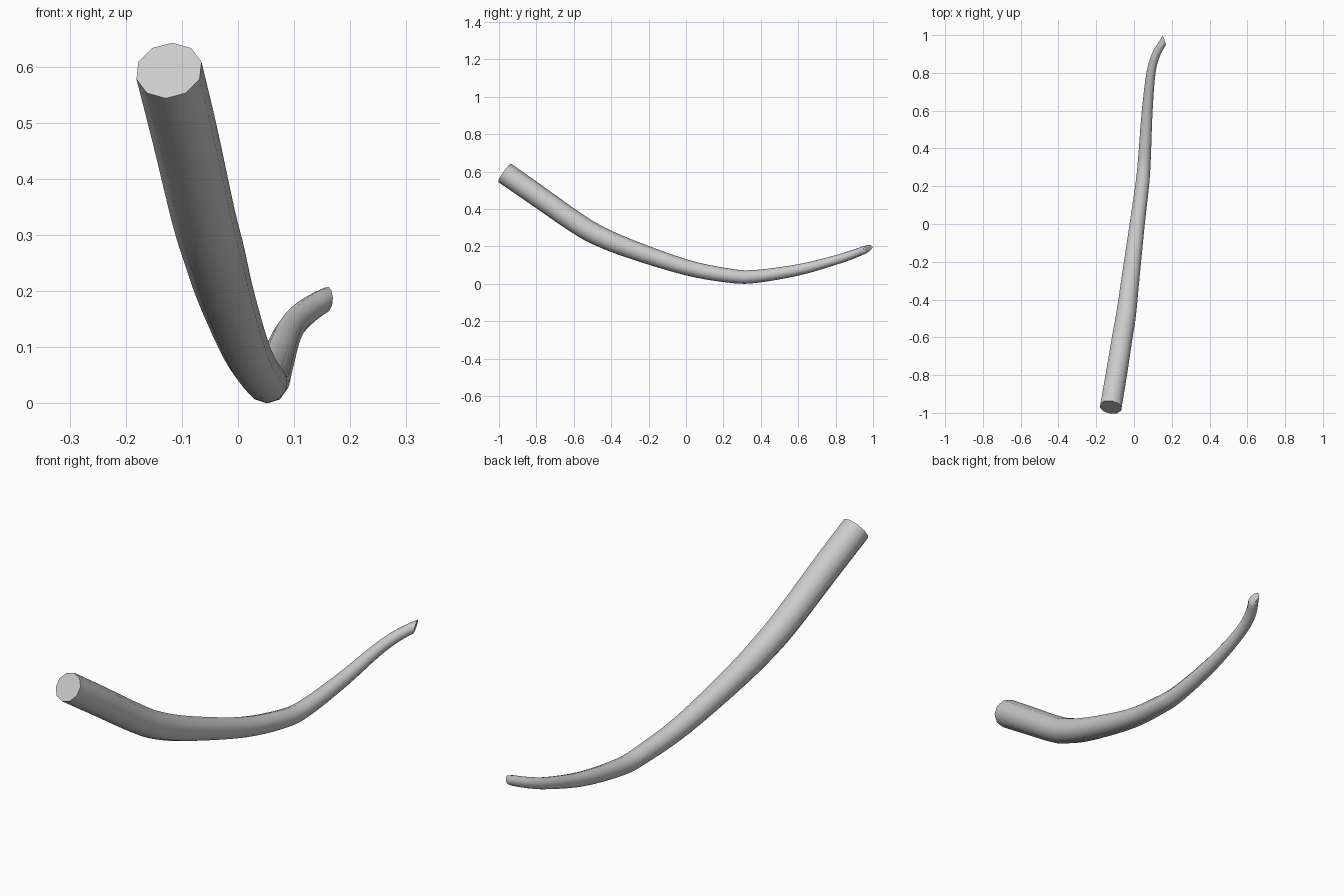
import bpy, bmesh, math
from mathutils import Vector

if "Cube" in bpy.data.objects:
    bpy.data.objects.remove(bpy.data.objects["Cube"])

SIDES = 10
STEPS = 4

# Centreline stations: x, y, z, radius (thick butt end to thin tip)
stations = [Vector(s) for s in (
    (-0.123, -0.970, 0.593, 0.060),
    (-0.094, -0.800, 0.475, 0.059),
    (-0.062, -0.600, 0.335, 0.057),
    (-0.042, -0.480, 0.263, 0.055),
    (-0.020, -0.300, 0.187, 0.050),
    (0.017, 0.000, 0.088, 0.042),
    (0.045, 0.220, 0.045, 0.038),
    (0.056, 0.360, 0.038, 0.035),
    (0.070, 0.600, 0.074, 0.030),
    (0.090, 0.800, 0.127, 0.025),
    (0.118, 0.900, 0.160, 0.023),
    (0.160, 0.972, 0.188, 0.021))]


def spline(p0, p1, p2, p3, t):
    """Catmull-Rom interpolation."""
    return 0.5 * (2 * p1 + (p2 - p0) * t + (2 * p0 - 5 * p1 + 4 * p2 - p3) * t * t
                  + (3 * p1 - p0 - 3 * p2 + p3) * t ** 3)


ctrl = [2 * stations[0] - stations[1]] + stations + [2 * stations[-1] - stations[-2]]
path = [spline(*ctrl[i:i + 4], k / STEPS)
        for i in range(len(stations) - 1) for k in range(STEPS)]
path.append(stations[-1])

# Tapered curved branch, swept ring by ring
bm = bmesh.new()
rings = []
for i, s in enumerate(path):
    a, b = path[max(i - 1, 0)], path[min(i + 1, len(path) - 1)]
    tangent = (b - a).to_3d().normalized()
    side = tangent.cross(Vector((0, 0, 1))).normalized()
    up = side.cross(tangent)
    ring = []
    for k in range(SIDES):
        ang = 2 * math.pi * (k + 0.5) / SIDES
        off = (side * math.cos(ang) + up * math.sin(ang)) * s.w
        if i == len(path) - 1:
            # Oblique cut at the tip, facing the right
            off = side * off.dot(side) + up * off.dot(up) * 0.8
            n = Vector((0.92, 0.36, -0.15))
            off -= tangent * (off.dot(n) / tangent.dot(n))
        ring.append(bm.verts.new(s.to_3d() + off))
    rings.append(ring)

for r0, r1 in zip(rings, rings[1:]):
    for k in range(SIDES):
        j = (k + 1) % SIDES
        bm.faces.new((r0[k], r0[j], r1[j], r1[k]))

# Flat end caps
bm.faces.new(rings[0])
bm.faces.new(rings[-1])
bmesh.ops.recalc_face_normals(bm, faces=bm.faces)

mesh = bpy.data.meshes.new("curved_branch")
bm.to_mesh(mesh)
bm.free()
branch = bpy.data.objects.new("curved_branch", mesh)
bpy.context.collection.objects.link(branch)
bpy.context.view_layer.objects.active = branch
branch.select_set(True)
bpy.ops.object.shade_smooth_by_angle(angle=math.radians(45))
